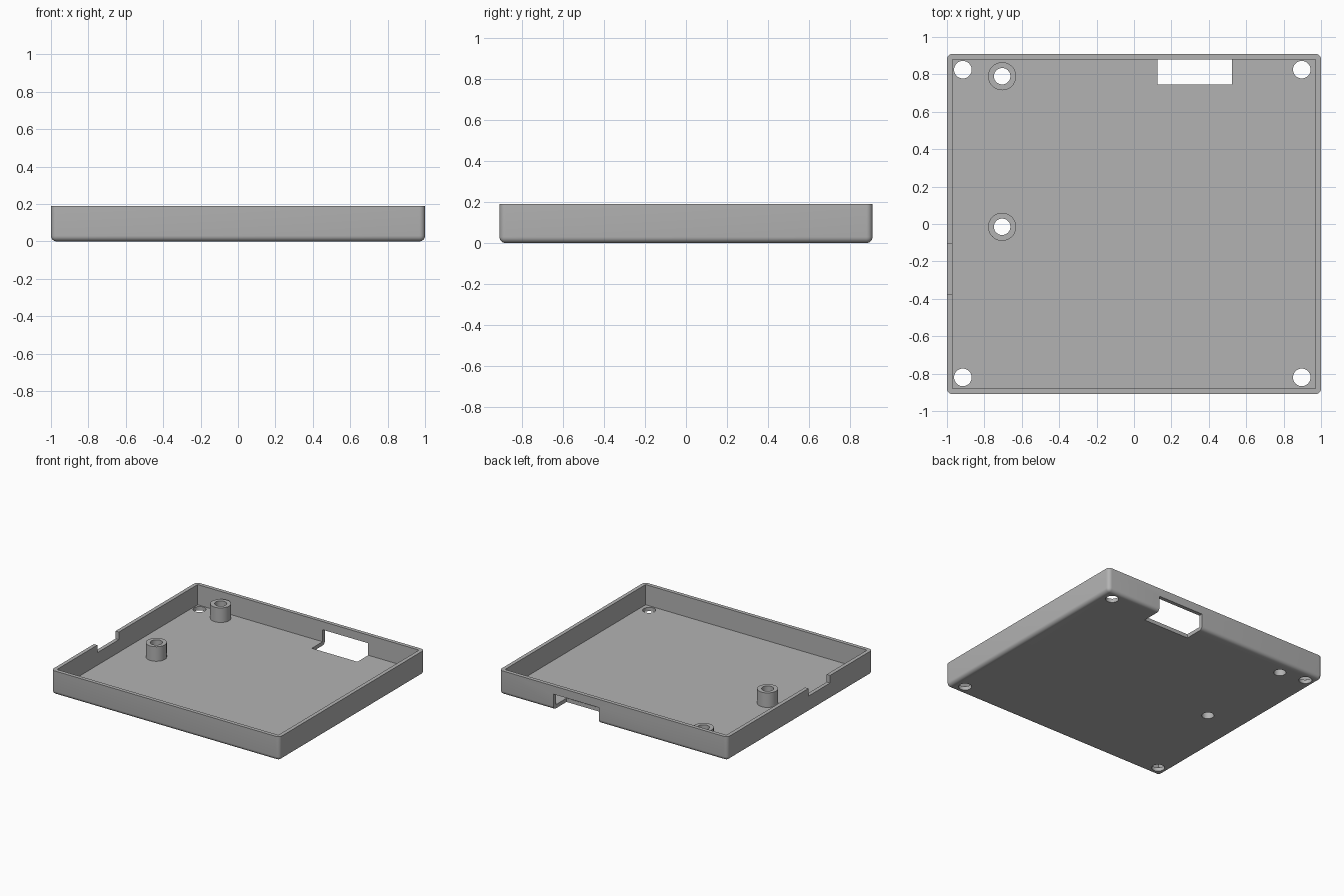
import bpy, bmesh, math
from mathutils import Matrix

cube = bpy.data.objects.get("Cube")
if cube:
    bpy.data.objects.remove(cube, do_unlink=True)

W, D, H = 2.0, 1.82, 0.19      # outer size
WALL, FLOOR, ROUND = 0.03, 0.03, 0.03

grey = bpy.data.materials.new("plain grey")
grey.use_nodes = True
COLOUR = (0.45, 0.45, 0.45, 1)
grey.diffuse_color = COLOUR
grey.node_tree.nodes["Principled BSDF"].inputs["Base Color"].default_value = COLOUR


def finish(name, bm):
    mesh = bpy.data.meshes.new(name)
    bm.to_mesh(mesh)
    bm.free()
    obj = bpy.data.objects.new(name, mesh)
    bpy.context.collection.objects.link(obj)
    mesh.materials.append(grey)
    return obj


def box(name, low, high, rounding=0):
    bm = bmesh.new()
    bmesh.ops.create_cube(bm, size=1)
    for v in bm.verts:
        v.co = [l if c < 0 else h for c, l, h in zip(v.co, low, high)]
    if rounding:
        # Round every edge except the flat top rim
        edges = [e for e in bm.edges if min(v.co.z for v in e.verts) < high[2] - 0.001]
        bmesh.ops.bevel(bm, geom=edges, offset=rounding, segments=6, profile=0.5, affect='EDGES')
    return finish(name, bm)


def cylinder(name, x, y, low, high, radius):
    bm = bmesh.new()
    bmesh.ops.create_cone(bm, cap_ends=True, segments=40, radius1=radius, radius2=radius,
                          depth=high - low, matrix=Matrix.Translation((x, y, (low + high) / 2)))
    return finish(name, bm)


def combine(target, other, operation):
    mod = target.modifiers.new("join", 'BOOLEAN')
    mod.operation, mod.solver, mod.object = operation, 'EXACT', other
    other.hide_render = True
    bpy.ops.object.select_all(action='DESELECT')
    bpy.context.view_layer.objects.active = target
    target.select_set(True)
    bpy.ops.object.modifier_apply(modifier=mod.name)
    bpy.data.objects.remove(other, do_unlink=True)


# Open tray
tray = box("tray", (-W / 2, -D / 2, 0), (W / 2, D / 2, H), ROUND)
combine(tray, box("cavity", (-W / 2 + WALL, -D / 2 + WALL, FLOOR),
                  (W / 2 - WALL, D / 2 - WALL, H + 0.1)), 'DIFFERENCE')

# Standoffs rising from the floor
posts = [(-0.705, 0.79), (-0.705, -0.015)]
for x, y in posts:
    combine(tray, cylinder("standoff", x, y, FLOOR / 2, 0.145, 0.075), 'UNION')

# Holes through the standoffs and the four corners
corners = [(x, y) for x in (-0.915, 0.897) for y in (-0.82, 0.825)]
for spots, radius in ((posts, 0.044), (corners, 0.047)):
    for x, y in spots:
        combine(tray, cylinder("hole", x, y, -0.1, 0.3, radius), 'DIFFERENCE')

# Connector opening through floor and back wall, and cable notch in the right rim
combine(tray, box("opening", (0.125, 0.745, -0.1), (0.525, 1.1, 0.125)), 'DIFFERENCE')
combine(tray, box("notch", (-1.1, -0.375, 0.13), (-0.95, -0.105, 0.3)), 'DIFFERENCE')

bpy.ops.object.shade_smooth_by_angle(angle=math.radians(30))
